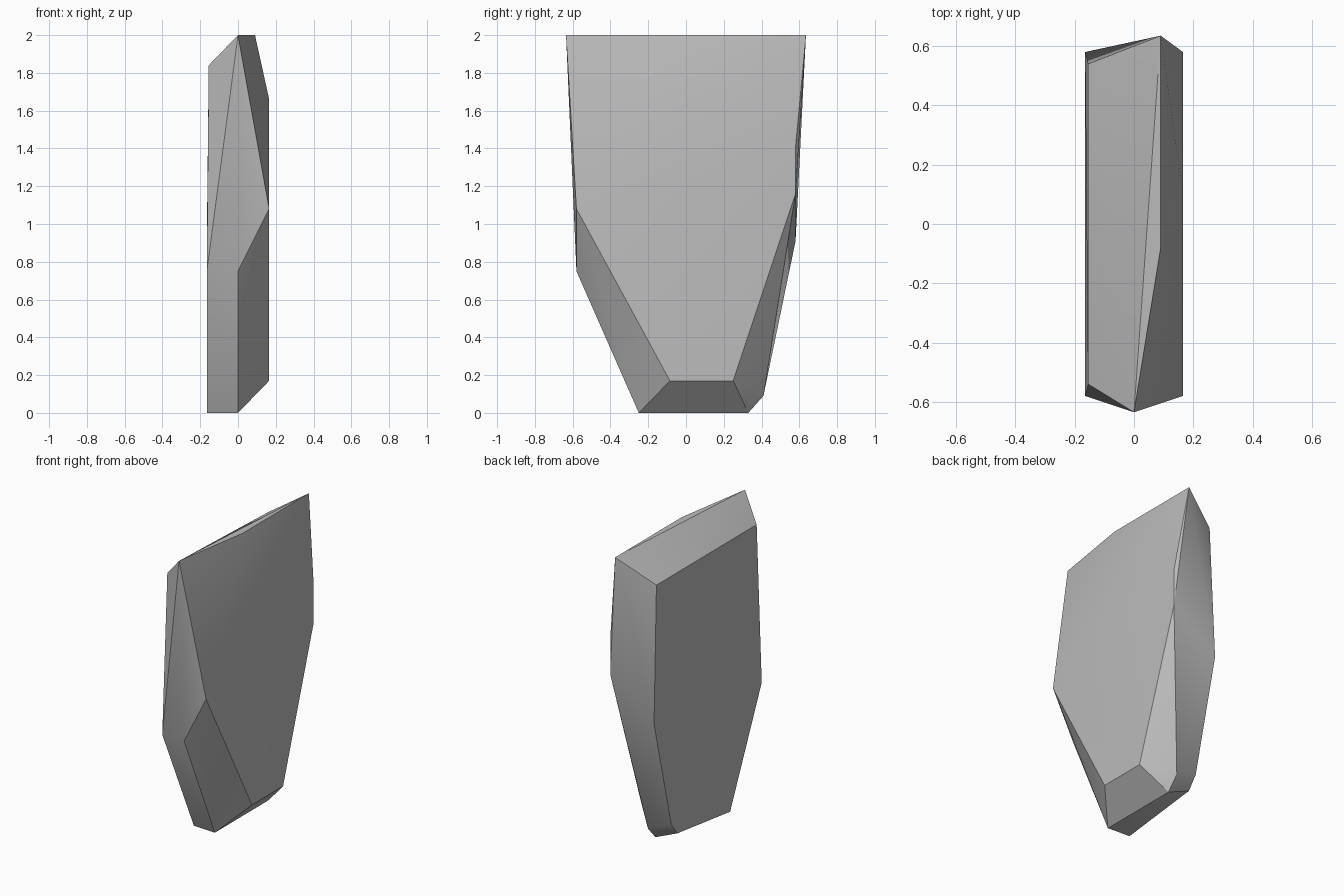
import bpy
import bmesh
import math

# Remove the default cube
cube = bpy.data.objects.get("Cube")
if cube:
    bpy.data.objects.remove(cube, do_unlink=True)


def make_material(name, grey):
    mat = bpy.data.materials.new(name)
    mat.use_nodes = True
    colour = (grey, grey, grey, 1.0)
    mat.diffuse_color = colour
    shader = mat.node_tree.nodes["Principled BSDF"]
    shader.inputs["Base Color"].default_value = colour
    shader.inputs["Roughness"].default_value = 0.9
    return mat


# Half thickness and half depth of the slab, shared by many corners
SIDE = 0.165
EDGE = 0.58

# Flat top triangle
top_corners = [(0, -0.635, 2), (0.09, -0.08, 2), (0.09, 0.635, 2)]

# Broad left side, bulging outward below the top
left_corners = [(SIDE, y, z) for y, z in (
    (0.1, 1.66), (EDGE, 1.41), (EDGE, 1.16),
    (-EDGE, 1.08), (-0.085, 0.17), (0.25, 0.17))]

# Broad right side, leaning in slightly at its upper end
right_corners = [(-SIDE, y, z) for y, z in (
    (-EDGE, 0.75), (EDGE, 0.91),
    (-0.24, 0), (0.33, 0.07), (0.395, 0.157))]
right_corners += [(-0.155, side * 0.54, 1.84) for side in (-1, 1)]

# Middle corners of the front edge and the chipped foot
middle_corners = [(0, y, z) for y, z in (
    (-EDGE, 0.75), (-0.25, 0), (0.33, 0), (0.41, 0.09))]

# Wrap the corners in one faceted stone
bm = bmesh.new()
for corner in top_corners + left_corners + right_corners + middle_corners:
    bm.verts.new(corner)
hull = bmesh.ops.convex_hull(bm, input=bm.verts[:])
loose = [v for v in bm.verts if not v.link_faces]
bmesh.ops.delete(bm, geom=loose, context='VERTS')

# Merge the triangles that lie in one plane
bmesh.ops.dissolve_limit(bm, angle_limit=math.radians(1.5),
                         verts=bm.verts[:], edges=bm.edges[:])
bmesh.ops.recalc_face_normals(bm, faces=bm.faces[:])

mesh = bpy.data.meshes.new("stone_slab")
bm.to_mesh(mesh)
bm.free()
mesh.materials.append(make_material("stone_grey", 0.5))

stone = bpy.data.objects.new("stone_slab", mesh)
bpy.context.collection.objects.link(stone)

# Soft shading across shallow facets, crisp at the chipped edges
bpy.ops.object.select_all(action='DESELECT')
stone.select_set(True)
bpy.context.view_layer.objects.active = stone
bpy.ops.object.shade_smooth_by_angle(angle=math.radians(30))
